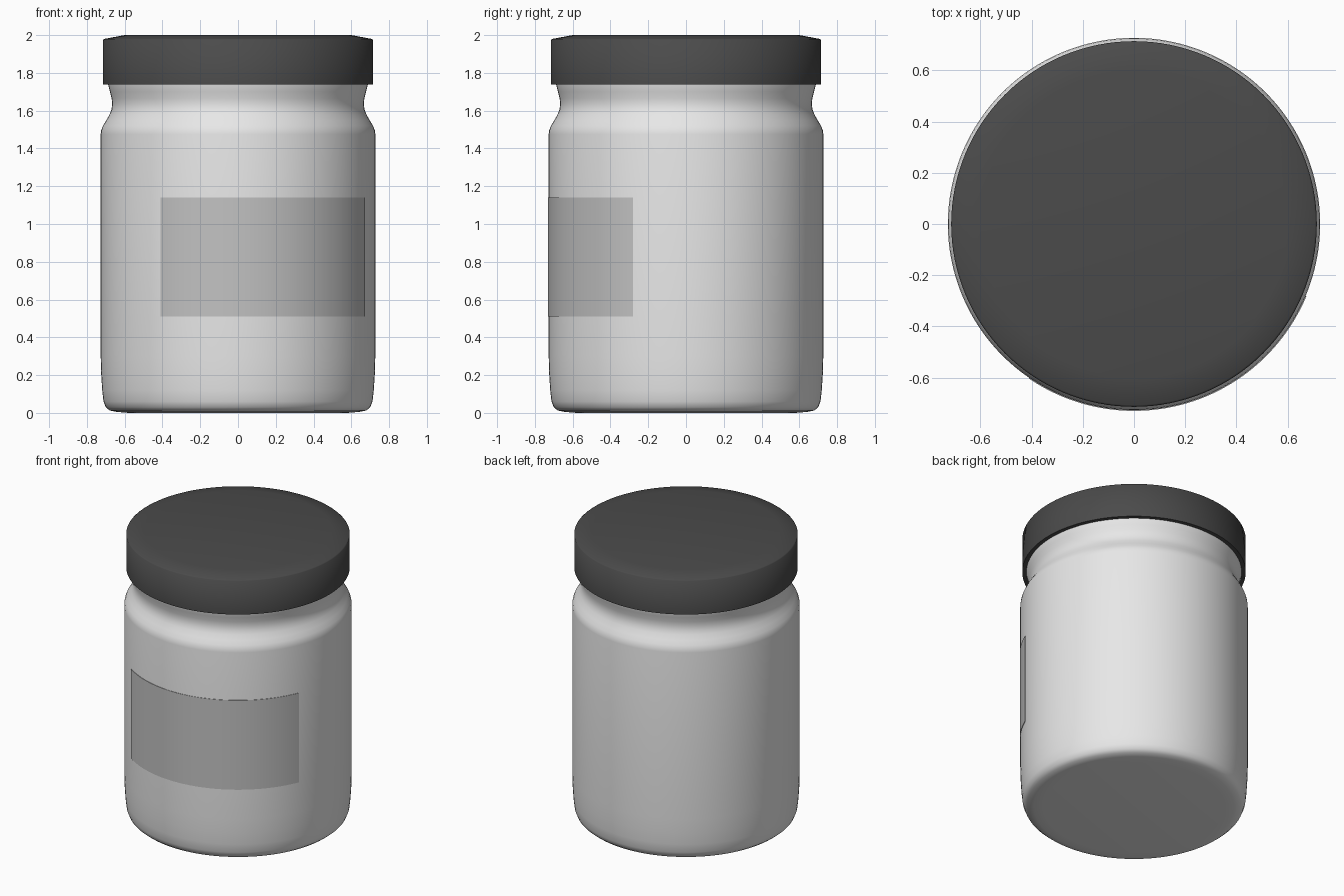
import bpy, bmesh, math

if "Cube" in bpy.data.objects:
    bpy.data.objects.remove(bpy.data.objects["Cube"])

SEG = 128


def material(name, rgb):
    m = bpy.data.materials.new(name)
    m.diffuse_color = (*rgb, 1)
    m.use_nodes = True
    m.node_tree.nodes["Principled BSDF"].inputs["Base Color"].default_value = m.diffuse_color
    return m


def finish(name, bm, mat, angle):
    bmesh.ops.recalc_face_normals(bm, faces=bm.faces)
    me = bpy.data.meshes.new(name)
    bm.to_mesh(me)
    bm.free()
    ob = bpy.data.objects.new(name, me)
    bpy.context.collection.objects.link(ob)
    me.materials.append(mat)
    bpy.ops.object.select_all(action='DESELECT')
    ob.select_set(True)
    bpy.context.view_layer.objects.active = ob
    bpy.ops.object.shade_smooth_by_angle(angle=math.radians(angle))
    return ob


def lathe(name, profile, mat, angle=40):
    """Spin an (r, z) profile around z, capping both ends."""
    bm = bmesh.new()
    rings = []
    for r, z in profile:
        rings.append([bm.verts.new((r * math.cos(2 * math.pi * i / SEG),
                                    r * math.sin(2 * math.pi * i / SEG), z))
                      for i in range(SEG)])
    for a, b in zip(rings, rings[1:]):
        for i in range(SEG):
            j = (i + 1) % SEG
            bm.faces.new((a[i], a[j], b[j], b[i]))
    bm.faces.new(rings[0])
    bm.faces.new(rings[-1])
    return finish(name, bm, mat, angle)


glass = material("pale grey", (0.8, 0.8, 0.8))
dark = material("charcoal", (0.07, 0.07, 0.07))
paper = material("mid grey", (0.54, 0.54, 0.54))

# Jar body with rounded foot, shoulder and pinched neck
lathe("jar_body", [
    (0.58, 0.0), (0.64, 0.005), (0.68, 0.013), (0.70, 0.03), (0.712, 0.06),
    (0.719, 0.12), (0.724, 0.2), (0.727, 0.3), (0.727, 1.475), (0.724, 1.497),
    (0.715, 1.52), (0.698, 1.548), (0.68, 1.58), (0.67, 1.605), (0.666, 1.635),
    (0.669, 1.665), (0.678, 1.70), (0.688, 1.74), (0.69, 1.80)], glass)

# Lid with shallow sloping top edge
lathe("lid", [
    (0.685, 1.738), (0.714, 1.738), (0.714, 1.975), (0.707, 1.98),
    (0.60, 2.0)], dark, 75)

# Curved label wrapped round the front, towards the right
bm = bmesh.new()
a0, a1, n = math.radians(235.7), math.radians(337.3), 48
cols = []
for i in range(n + 1):
    a = a0 + (a1 - a0) * i / n
    cols.append([bm.verts.new((r * math.cos(a), r * math.sin(a), z))
                 for r, z in ((0.725, 0.51), (0.73, 0.51), (0.73, 1.14), (0.725, 1.14))])
for p, q in zip(cols, cols[1:]):
    for k in range(4):
        m = (k + 1) % 4
        bm.faces.new((p[k], p[m], q[m], q[k]))
bm.faces.new(cols[0])
bm.faces.new(cols[-1])
finish("label", bm, paper, 40)
